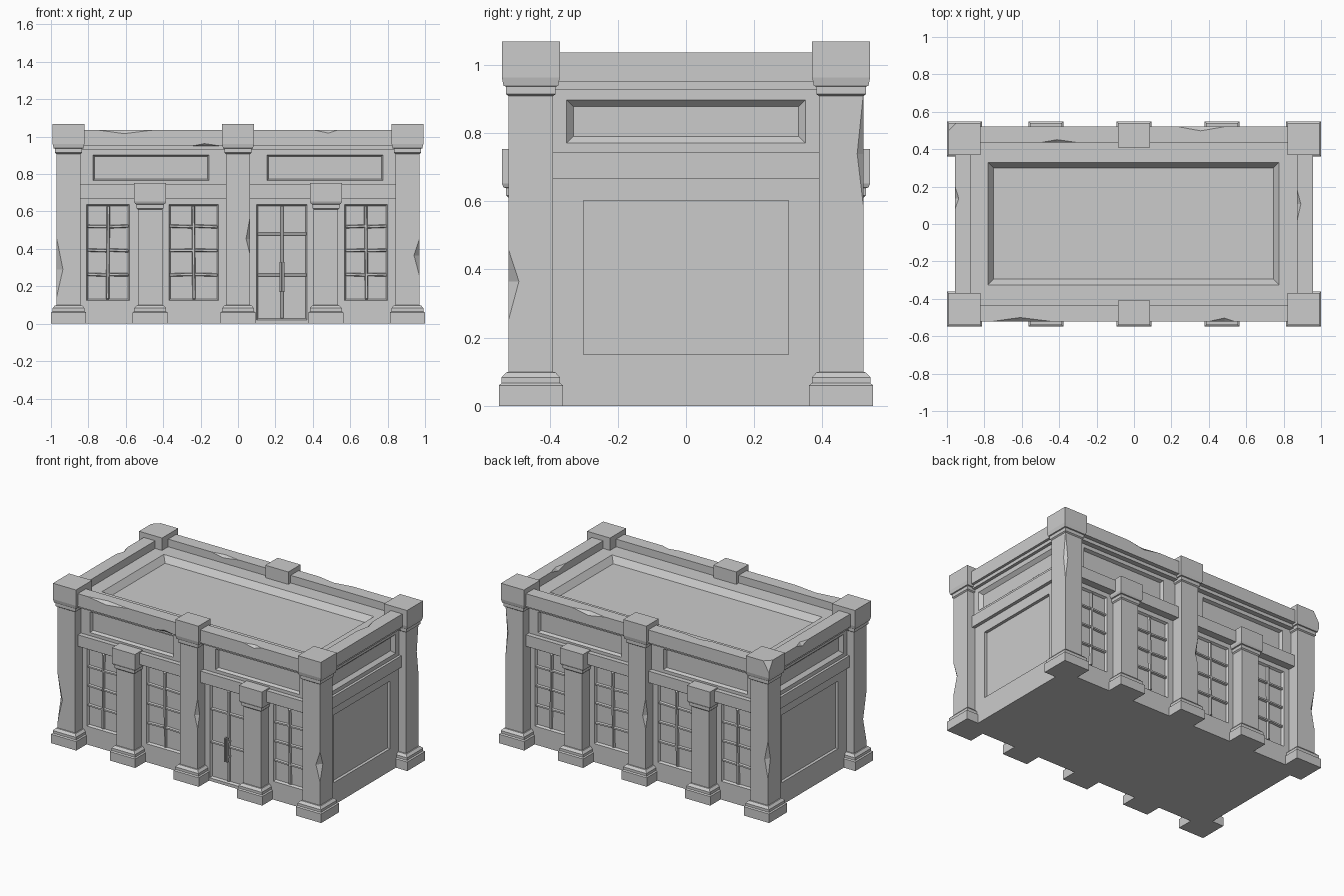
import bpy, bmesh, math, random
from mathutils import Matrix, Vector

if "Cube" in bpy.data.objects:
    bpy.data.objects.remove(bpy.data.objects["Cube"])

random.seed(4)
# Local (u, v, outward) axes for each face of the building
FACE = {
    'front': Matrix(((1, 0, 0), (0, 0, -1), (0, 1, 0))),
    'back': Matrix(((-1, 0, 0), (0, 0, 1), (0, 1, 0))),
    'right': Matrix(((0, 0, 1), (1, 0, 0), (0, 1, 0))),
    'left': Matrix(((0, 0, -1), (-1, 0, 0), (0, 1, 0))),
    'roof': Matrix.Identity(3),
}


def loft(name, shells, closed=False):
    """Each shell is a list of 4-point rings, skinned in order."""
    bm = bmesh.new()
    for rings in shells:
        vs = [[bm.verts.new(p) for p in r] for r in rings]
        pairs = list(zip(vs, vs[1:])) + ([(vs[-1], vs[0])] if closed else [])
        for a, b in pairs:
            for i in range(4):
                j = (i + 1) % 4
                bm.faces.new((a[i], a[j], b[j], b[i]))
        if not closed:
            bm.faces.new(vs[0])
            bm.faces.new(vs[-1])
    bmesh.ops.recalc_face_normals(bm, faces=bm.faces)
    me = bpy.data.meshes.new(name)
    bm.to_mesh(me)
    bm.free()
    ob = bpy.data.objects.new(name, me)
    bpy.context.collection.objects.link(ob)
    return ob


def rect(cx, cy, hx, hy, z):
    return [Vector((cx + sx * hx, cy + sy * hy, z))
            for sx, sy in ((-1, -1), (1, -1), (1, 1), (-1, 1))]


def box(name, hx, hy, z0, z1):
    return loft(name, [[rect(0, 0, hx, hy, z0), rect(0, 0, hx, hy, z1)]])


def frame(name, hx, hy, t, z0, z1):
    return loft(name, [[rect(0, 0, hx, hy, z0), rect(0, 0, hx, hy, z1),
                        rect(0, 0, hx - t, hy - t, z1), rect(0, 0, hx - t, hy - t, z0)]], True)


def recess(face, u0, u1, v0, v1, plane, depth, slope):
    """Shell for a rectangular recess with sloping sides."""
    c = ((u0 + u1) / 2, (v0 + v1) / 2)
    h = ((u1 - u0) / 2, (v1 - v0) / 2)
    rings = [rect(*c, *h, plane + .2), rect(*c, *h, plane),
             rect(*c, h[0] - slope, h[1] - slope, plane - depth)]
    return [[FACE[face] @ p for p in r] for r in rings]


def bar(face, u, v, hu, hv, plane, height, taper=.005, tilt=0):
    """Shell for a raised, tapered bar on a face."""
    rot = Matrix.Rotation(tilt, 3, 'Z')
    rings = [rect(0, 0, hu, hv, -.005), rect(0, 0, hu - taper, hv - taper, height)]
    return [[FACE[face] @ (rot @ p + Vector((u, v, plane))) for p in r] for r in rings]


def chip(center, axis, length, r):
    """Long diamond shell that knocks a chip out of an edge."""
    q = {'X': Matrix.Rotation(math.pi / 2, 3, 'Y'), 'Y': Matrix.Rotation(math.pi / 2, 3, 'X'),
         'Z': Matrix.Identity(3)}[axis]
    rings = []
    for s, z in ((.02, -.5), (1, random.uniform(-.1, .1)), (.02, .5)):
        d = r * s
        rings.append([q @ Vector(p) + Vector(center) for p in
                      ((d, 0, z * length), (0, d, z * length), (-d, 0, z * length), (0, -d, z * length))])
    return rings


def cut(ob, shells):
    tool = loft('cutter', shells)
    tool.hide_render = True
    m = ob.modifiers.new('cut', 'BOOLEAN')
    m.operation, m.solver, m.object = 'DIFFERENCE', 'EXACT', tool
    bpy.context.view_layer.objects.active = ob
    bpy.ops.object.modifier_apply(modifier=m.name)
    bpy.data.objects.remove(tool)


# Main wall masses
WX, WY, ROOF = .915, .44, .985
lower = box('lower_walls', WX, WY, 0, .70)
box('ledge', .937, .49, .667, .744)
upper = box('frieze_walls', WX + .005, WY + .018, .70, ROOF)
frame('cornice_step', .94, .492, .06, .928, .952)
parapet = frame('parapet', .957, .52, .085, .95, 1.036)

# Windows, door and side panel recesses
BAYS = [(-.81, -.58), (-.37, -.105), (.10, .37), (.57, .80)]
holes, mullions = [], []
DEEP = .015
GLASS = WY - DEEP
for face in ('front', 'back'):
    for i, (a, b) in enumerate(BAYS):
        door = face == 'front' and i == 2
        z0, rows = (.02, (.26, .48)) if door else (.123, (.262, .392, .52))
        z1 = .638
        holes.append(recess(face, a, b, z0, z1, WY, DEEP, .008))
        mid, zc = (a + b) / 2, (z0 + z1) / 2
        t = 0 if door else random.uniform(-.015, .015)
        mullions.append(bar(face, mid, zc, .010, (z1 - z0) / 2 - .006, GLASS, .014, tilt=t))
        for z in rows:
            for s in (-1, 1):
                w = (b - a) / 4
                mullions.append(bar(face, mid + s * w, z, w - .002, .010, GLASS, .013,
                                    tilt=random.uniform(-.05, .05) * (not door)))
for face in ('right', 'left'):
    holes.append(recess(face, -.3, .3, .15, .602, WX, .02, 0))
cut(lower, holes)
loft('window_bars', mullions)

# Door handles
handles = []
for s in (-1, 1):
    handles.append(bar('front', s * .008 + .235, .25, .005, .08, GLASS + .03, .012, .001))
    for z in (.2, .3):
        handles.append(bar('front', s * .008 + .235, z, .004, .006, GLASS, .034, 0))
loft('door_handles', handles)

# Sign panels and sunken roof
panels = [recess('roof', -.78, .775, -.325, .33, ROOF, .04, .03)]
for face in ('front', 'back'):
    for a, b in ((-.775, -.155), (.155, .775)):
        panels.append(recess(face, a, b, .765, .903, WY + .018, .022, .008))
for face in ('right', 'left'):
    panels.append(recess(face, -.35, .35, .77, .897, WX + .005, .022, .02))
cut(upper, panels)

# Chipped parapet edges
cut(parapet, [chip((-.6, -.52, 1.036), 'X', .3, .02), chip((.47, -.52, 1.036), 'X', .13, .017),
              chip((-.17, -.52, .95), 'X', .15, .013), chip((.36, .52, 1.036), 'X', .24, .022),
              chip((-.4, .435, 1.036), 'X', .2, .016), chip((-.957, .14, 1.036), 'Y', .12, .02),
              chip((.872, .1, 1.036), 'Y', .16, .02)])

# Pillars: square rings from plinth to cap block
BASE = [(.094, 0), (.094, .06), (.086, .066), (.086, .083), (.072, .098), (.065, .099)]
TALL = BASE + [(.065, .908), (.073, .914), (.073, .936), (.08, .938), (.085, .962), (.085, 1.068)]
SHORT = BASE + [(.065, .61), (.073, .617), (.073, .638), (.08, .64), (.085, .652), (.085, .753)]


def pillar(name, x, y, profile, shallow=0):
    return loft(name, [[rect(x, y, h, h - shallow, z) for h, z in profile]])


CX, CY = .906, .455
chips = {
    (-1, -1): [chip((-.971, -.52, .30), 'Z', .32, .035)],
    (1, -1): [chip((.971, -.52, .355), 'Z', .2, .03)],
    (1, 1): [chip((.971, .52, .75), 'Z', .32, .018)],
    (-1, 1): [chip((-.971, .52, .4), 'Z', .25, .025), chip((-.992, .541, 1.068), 'Z', .14, .05)],
}
for sy, side in ((-1, 'front'), (1, 'back')):
    for sx, hand in ((-1, 'left'), (1, 'right')):
        cut(pillar(f'{side}_{hand}_corner_pillar', sx * CX, sy * CY, TALL), chips[sx, sy])
        pillar(f'{side}_{hand}_short_pillar', sx * .47, sy * (CY + .02), SHORT, .02)
    mid = pillar(f'{side}_middle_pillar', 0, sy * (CY + .02), TALL, .02)
    cut(mid, [chip((-sy * .065, sy * .52, .47), 'Z', .2, .022)])
